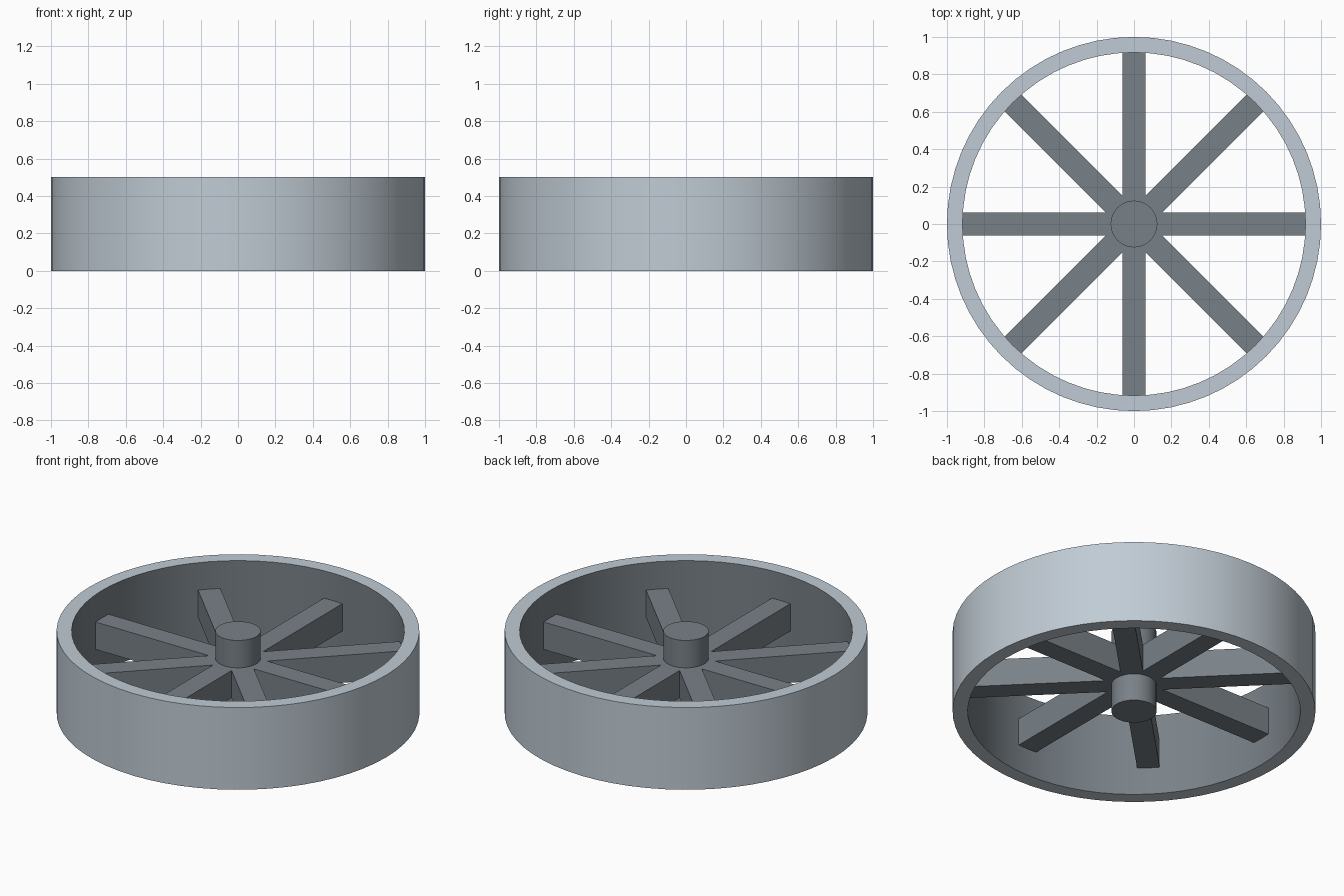
import bpy, bmesh, math
from mathutils import Matrix

if "Cube" in bpy.data.objects:
    bpy.data.objects.remove(bpy.data.objects["Cube"])

R_OUT, R_IN, HEIGHT = 1.0, 0.917, 0.5
HUB_R, SPOKE_W = 0.125, 0.125
SPOKE_Z0, SPOKE_Z1 = HEIGHT / 3, HEIGHT * 2 / 3


def material(name, color):
    m = bpy.data.materials.new(name)
    m.diffuse_color = (*color, 1.0)
    m.use_nodes = True
    m.node_tree.nodes["Principled BSDF"].inputs["Base Color"].default_value = m.diffuse_color
    return m


light = material("light steel", (0.53, 0.60, 0.66))
dark = material("dark steel", (0.19, 0.22, 0.245))


def make(name, bm, mats, smooth=False):
    bmesh.ops.recalc_face_normals(bm, faces=bm.faces)
    mesh = bpy.data.meshes.new(name)
    bm.to_mesh(mesh)
    bm.free()
    for m in mats:
        mesh.materials.append(m)
    ob = bpy.data.objects.new(name, mesh)
    bpy.context.collection.objects.link(ob)
    if smooth:
        bpy.ops.object.select_all(action='DESELECT')
        ob.select_set(True)
        bpy.context.view_layer.objects.active = ob
        bpy.ops.object.shade_smooth_by_angle(angle=math.radians(30))
    return ob


# Rim: rectangular profile swept round, dark on its inner wall
bm = bmesh.new()
n = 64
profile = [(R_OUT, 0), (R_OUT, HEIGHT), (R_IN, HEIGHT), (R_IN, 0)]
rings = [[bm.verts.new((r * math.cos(2 * math.pi * i / n),
                        r * math.sin(2 * math.pi * i / n), z))
          for r, z in profile] for i in range(n)]
for i in range(n):
    a, b = rings[i], rings[(i + 1) % n]
    for k in range(4):
        j = (k + 1) % 4
        face = bm.faces.new((a[k], b[k], b[j], a[j]))
        face.material_index = 1 if k == 2 else 0
make("rim", bm, [light, dark], smooth=True)

# Hub: full-height axle in the middle
bm = bmesh.new()
bmesh.ops.create_cone(bm, cap_ends=True, segments=32, radius1=HUB_R, radius2=HUB_R,
                      depth=HEIGHT, matrix=Matrix.Translation((0, 0, HEIGHT / 2)))
make("hub", bm, [dark], smooth=True)

# Spokes: eight flat bars from the hub to the inner wall
for i in range(8):
    bm = bmesh.new()
    start, end = 0.09, R_IN + 0.001
    place = (Matrix.Rotation(i * math.pi / 4, 4, 'Z')
             @ Matrix.Translation(((start + end) / 2, 0, (SPOKE_Z0 + SPOKE_Z1) / 2))
             @ Matrix.Diagonal((end - start, SPOKE_W, SPOKE_Z1 - SPOKE_Z0, 1)))
    bmesh.ops.create_cube(bm, size=1, matrix=place)
    make(f"spoke_{i + 1}", bm, [dark])
